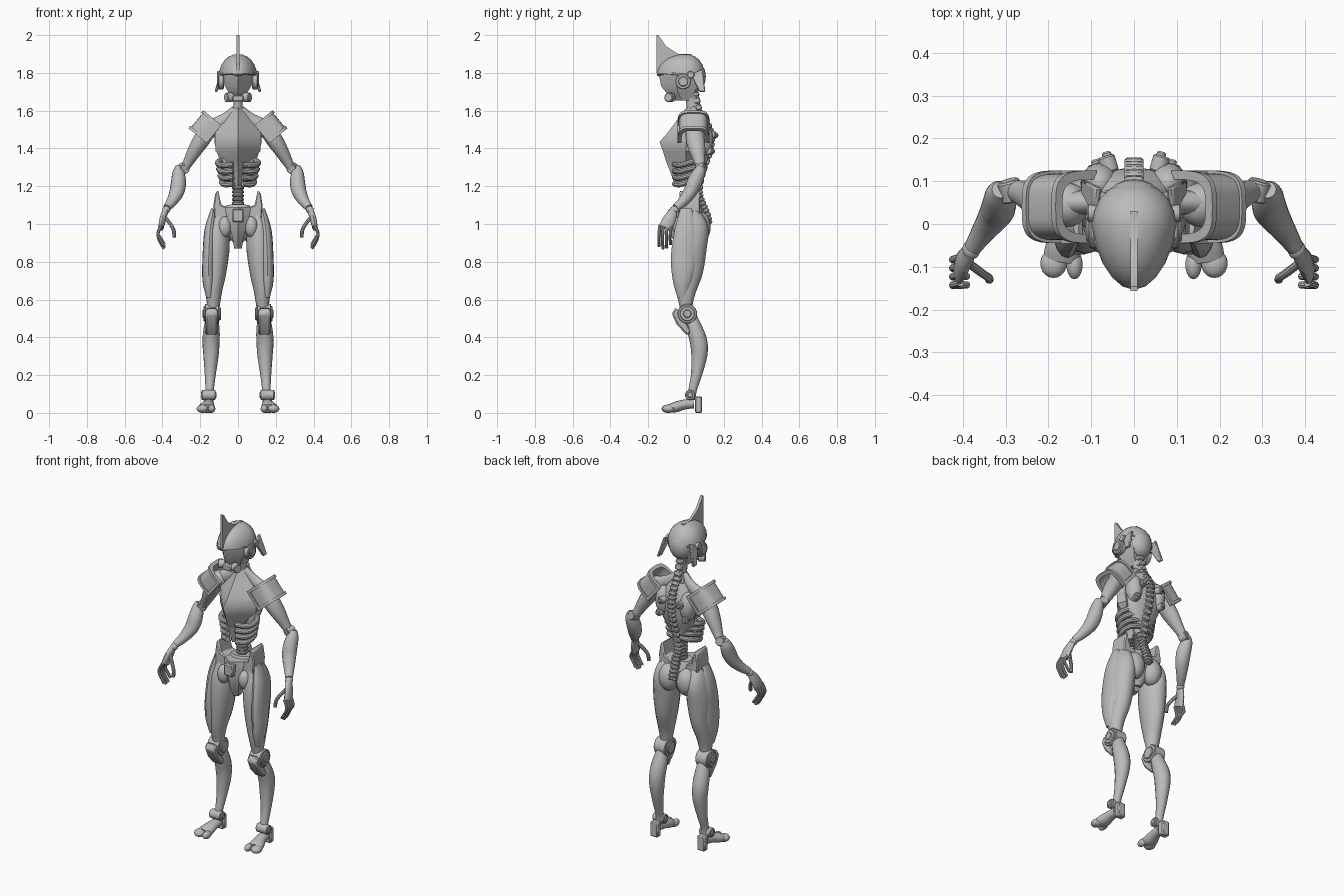
import bpy, bmesh, math
from mathutils import Vector, Matrix

if "Cube" in bpy.data.objects:
    bpy.data.objects.remove(bpy.data.objects["Cube"])

GREY = bpy.data.materials.new("plain grey")
GREY.use_nodes = True
GREY.diffuse_color = (0.5, 0.5, 0.5, 1)
GREY.node_tree.nodes["Principled BSDF"].inputs["Base Color"].default_value = (0.5, 0.5, 0.5, 1)
parts = []


def finish(name, bm, mirror=False, bevel=0):
    """Turn a bmesh into an object, optionally mirrored across x."""
    bmesh.ops.recalc_face_normals(bm, faces=bm.faces)
    mesh = bpy.data.meshes.new(name)
    bm.to_mesh(mesh)
    bm.free()
    mesh.materials.append(GREY)
    ob = bpy.data.objects.new(name, mesh)
    bpy.context.collection.objects.link(ob)
    if bevel:
        ob.modifiers.new("bevel", "BEVEL").width = bevel
    if mirror:
        ob.modifiers.new("mirror", "MIRROR")
    parts.append(ob)
    return ob


def skin(bm, rings):
    """Bridge equal point rings into a closed body."""
    rows = [[bm.verts.new(p) for p in ring] for ring in rings]
    n = len(rows[0])
    for low, high in zip(rows, rows[1:]):
        for i in range(n):
            j = (i + 1) % n
            bm.faces.new((low[i], low[j], high[j], high[i]))
    bm.faces.new(rows[0])
    bm.faces.new(rows[-1])


def spline(keys, steps=4):
    """Catmull-Rom interpolation of key tuples."""
    keys = [Vector(k) for k in keys]
    ext = [keys[0]] + keys + [keys[-1]]
    out = []
    for a, b, c, d in zip(ext, ext[1:], ext[2:], ext[3:]):
        for s in range(steps):
            t = s / steps
            out.append(b + (c - a) * (t / 2) + (a * 2 - b * 5 + c * 4 - d) * (t * t / 2)
                       + (b * 3 - a - c * 3 + d) * (t ** 3 / 2))
    return out + [keys[-1]]


def loft(name, keys, mirror=True, side=(1, 0, 0), n=16):
    """Smooth limb through keys of x, y, z, width radius, depth radius."""
    pts = spline(keys)
    rings = []
    for i, k in enumerate(pts):
        ahead, behind = pts[min(i + 1, len(pts) - 1)], pts[max(i - 1, 0)]
        t = Vector((ahead - behind)[:3]).normalized()
        u = Vector(side)
        u = (u - t * u.dot(t)).normalized()
        v = t.cross(u)
        angles = [math.tau * q / n for q in range(n)]
        rings.append([Vector(k[:3]) + u * k[3] * math.cos(a) + v * k[4] * math.sin(a) for a in angles])
    bm = bmesh.new()
    skin(bm, rings)
    return finish(name, bm, mirror)


def tube(name, path, r, mirror=True, side=(1, 0, 0)):
    return loft(name, [(*p, r, r) for p in path], mirror, side, 10)


def faceted(name, levels):
    """Keeled armour from levels of z, half width, front, side and back y."""
    bm = bmesh.new()
    skin(bm, [[(0, f, z), (w, s, z), (w * .75, b, z), (-w * .75, b, z), (-w, s, z)]
              for z, w, f, s, b in levels])
    return finish(name, bm)


def prism(name, outline, place, w0, w1, mirror=False, bevel=0):
    bm = bmesh.new()
    skin(bm, [[place(u, v, w) for u, v in outline] for w in (w0, w1)])
    return finish(name, bm, mirror, bevel)


def ball(name, at, radii, mirror=True):
    bm = bmesh.new()
    bmesh.ops.create_uvsphere(bm, u_segments=20, v_segments=12, radius=1,
                              matrix=Matrix.Translation(at) @ Matrix.Diagonal((*radii, 1)))
    return finish(name, bm, mirror)


def drum(name, at, axis, r, depth, mirror=True, bevel=.004):
    turn = Vector(axis).to_track_quat('Z', 'Y').to_matrix().to_4x4()
    bm = bmesh.new()
    bmesh.ops.create_cone(bm, cap_ends=True, segments=24, radius1=r, radius2=r, depth=depth,
                          matrix=Matrix.Translation(at) @ turn)
    return finish(name, bm, mirror, bevel)


def box(name, at, size, mirror=True, tilt=0, bevel=.006):
    bm = bmesh.new()
    bmesh.ops.create_cube(bm, size=1, matrix=Matrix.Translation(at) @ Matrix.Rotation(tilt, 4, 'X')
                          @ Matrix.Diagonal((*size, 1)))
    return finish(name, bm, mirror, bevel)


def from_side(u, v, w):
    return (w, u, v)


def from_front(u, v, w):
    return (u, w, v)


X, Y, Z = (1, 0, 0), (0, 1, 0), (0, 0, 1)

# Head: egg-shaped helmet drawn to a point in front, cut flat below
helmet = ball("helmet", (0, 0, 1.79), (.1, .1, .11), False)
bm = bmesh.new()
bm.from_mesh(helmet.data)
cut = bmesh.ops.bisect_plane(bm, geom=bm.verts[:] + bm.edges[:] + bm.faces[:], clear_inner=True,
                             plane_co=(0, 0, 1.785), plane_no=(0, .12, 1))
bmesh.ops.holes_fill(bm, edges=[e for e in bm.edges if e.is_boundary])
for v in bm.verts:
    if v.co.y < 0:
        v.co.x *= 1 + v.co.y * 1.5
        v.co.y *= 1.55
bm.to_mesh(helmet.data)
bm.free()
ball("skull_back", (0, .05, 1.78), (.068, .055, .08), False)
faceted("face", [(1.655, .025, -.07, -.02, .04), (1.69, .045, -.1, -.04, .04),
                 (1.73, .07, -.132, -.05, .06), (1.8, .088, -.145, -.03, .08)])
prism("crest", [(-.156, 2), (-.146, 2), (-.105, 1.94), (-.04, 1.9), (.03, 1.9), (.03, 1.86),
                (-.12, 1.82), (-.156, 1.8)], from_side, -.008, .008)
tube("brow_ridges", [(0, -.148, 1.79), (.055, -.1, 1.805), (.09, -.03, 1.79)], .009, side=Z)
drum("ear_discs", (.09, -.015, 1.755), X, .042, .03)
drum("ear_caps", (.106, -.015, 1.755), X, .027, .012)
drum("ear_studs", (.095, .025, 1.79), X, .02, .03)
prism("ear_flaps", [(.025, 1.79), (.085, 1.82), (.103, 1.7), (.07, 1.7)],
      lambda u, v, w: (w + (1.8 - v) * .28, u, v), .08, .096, True, .004)
drum("breather_cans", (.047, -.085, 1.67), (1, -.5, 0), .025, .04)
box("breather_bridge", (0, -.09, 1.665), (.06, .04, .035), False)

# Neck and shoulders
loft("neck", [(0, .02, 1.73, .03, .035), (0, .035, 1.63, .024, .032), (0, .045, 1.56, .038, .04),
              (0, .05, 1.49, .08, .05)], False)
loft("collar_muscles", [(.01, .04, 1.6, .02, .03), (.07, .05, 1.55, .025, .035),
                        (.15, .05, 1.51, .03, .04)], side=Y)
ball("shoulder_joints", (.155, .045, 1.5), (.05, .052, .05))

# Chest, belly plate and back
faceted("chest_plate", [(1.62, .022, .005, .03, .06), (1.54, .075, -.055, .03, .09),
                        (1.48, .122, -.1, .01, .11), (1.435, .122, -.14, 0, .11),
                        (1.385, .118, -.122, 0, .1), (1.33, .06, -.105, .0, .08),
                        (1.28, .035, -.085, -.03, .04), (1.2, .03, -.055, -.025, .02)])
loft("back_body", [(0, .065, 1.57, .045, .035), (0, .075, 1.47, .115, .055),
                   (0, .075, 1.38, .11, .05), (0, .06, 1.3, .08, .04), (0, .05, 1.21, .03, .03)], False)
ball("shoulder_blades", (.08, .095, 1.45), (.045, .048, .085))
for z, x, y in ((1.47, .06, .14), (1.385, .085, .122)):
    drum("back_port", (x, y, z), (.3, 1, 0), .02, .04)
    drum("back_port_core", (x, y + .01, z), (.3, 1, 0), .011, .04)
for i in range(4):
    z, w = 1.325 - i * .034, .108 - .007 * i
    tube("rib_pair", [(.025, -.06, z - .01), (w * .8, -.035, z - .014), (w, .015, z),
                      (w * .75, .065, z + .014), (.015, .08, z + .02)], .015, side=Z)

# Waist and spine
loft("waist_core", [(0, .04, 1.24, .025, .025), (0, .04, 1.06, .026, .028)], False)
for i in range(7):
    drum("waist_ring", (0, .04, 1.09 + i * .02), Z, .033, .014, False)
curve = [(0, .05, 1.7), (0, .07, 1.6), (0, .115, 1.53), (0, .137, 1.46), (0, .125, 1.38),
         (0, .09, 1.28), (0, .07, 1.18), (0, .085, 1.12), (0, .11, 1.06), (0, .125, 1)]
bones = spline(curve, 3)
for a, b in zip(bones, bones[1:]):
    d = b - a
    box("vertebra", (a + b) / 2, (.045, .036, d.length * .8), False, math.atan2(d.y, -d.z), .005)
tube("spine_cord", curve, .014, False)

# Pelvis
loft("pelvis", [(0, .035, 1.1, .06, .045), (0, .03, 1.03, .095, .07), (0, .02, .96, .065, .065),
                (0, .01, .9, .025, .04)], False)
faceted("groin_guard", [(.87, .02, -.04, -.02, .02), (.93, .03, -.075, -.04, .03),
                        (1.02, .055, -.095, -.05, .02), (1.09, .07, -.08, -.03, .03)])
box("belt_block", (0, -.075, 1.045), (.06, .04, .07), False)
prism("hip_wings", [(.105, 1.18), (.12, 1.165), (.13, 1.1), (.125, 1.02), (.07, .97),
                    (.04, 1.06), (.055, 1.09), (.088, 1.1)], from_front, -.035, .075, True, .006)
ball("groin_joints", (.07, -.035, .985), (.035, .035, .055))
ball("buttocks", (.06, .075, .985), (.058, .056, .08))

# Legs
loft("thighs", [(.1, .02, 1.06, .04, .055), (.108, .03, .98, .058, .088), (.112, .02, .88, .068, .09),
                (.118, .012, .75, .057, .078), (.128, 0, .65, .045, .055), (.13, 0, .57, .034, .035),
                (.132, .003, .52, .03, .03)])
loft("thigh_shells", [(.13, 0, 1.08, .012, .03), (.147, 0, .97, .03, .06), (.155, -.01, .82, .033, .07),
                      (.156, -.018, .7, .032, .052), (.152, -.02, .61, .016, .025)])
drum("knee_drums", (.138, .007, .525), X, .052, .076)
drum("knee_rims", (.177, .007, .525), X, .04, .012)
drum("knee_hubs", (.18, .007, .525), X, .022, .016)
drum("inner_knee_hubs", (.098, .007, .525), X, .035, .014)
prism("knee_guards", [(-.055, .56), (-.075, .525), (-.05, .47), (.005, .41), (.03, .43), (-.02, .52)],
      from_side, .108, .172, True, .008)
loft("shins", [(.136, .02, .52, .03, .03), (.14, .048, .44, .043, .042), (.143, .068, .37, .045, .046),
               (.143, .07, .3, .04, .042), (.147, .055, .2, .029, .029), (.15, .035, .12, .022, .022),
               (.152, .03, .07, .022, .022)])
drum("ankles", (.155, .022, .095), X, .027, .074)
drum("ankle_hubs", (.155, .022, .095), X, .016, .084)
box("heels", (.156, .066, .044), (.05, .038, .088))
loft("feet", [(.155, .04, .05, .026, .026), (.158, -.01, .044, .032, .026),
              (.165, -.055, .031, .042, .028), (.17, -.085, .024, .042, .022)])
ball("inner_toes", (.139, -.095, .022), (.019, .034, .022))
ball("outer_toes", (.188, -.092, .022), (.031, .034, .022))

# Arms
loft("upper_arms", [(.155, .045, 1.5, .042, .048), (.193, .05, 1.445, .044, .05),
                    (.228, .06, 1.39, .038, .043), (.262, .072, 1.33, .028, .03),
                    (.288, .08, 1.285, .02, .024)])
drum("elbows", (.288, .078, 1.295), (.3, 1, .2), .027, .05)
loft("forearms", [(.312, .08, 1.305, .02, .02), (.315, .068, 1.27, .033, .034),
                  (.315, .045, 1.22, .04, .04), (.324, .022, 1.17, .039, .036),
                  (.35, -.015, 1.12, .029, .028), (.377, -.055, 1.085, .02, .021)])
ball("wrists", (.38, -.06, 1.075), (.021, .023, .02))
loft("palms", [(.38, -.06, 1.08, .015, .018), (.397, -.085, 1.03, .018, .033),
               (.408, -.108, .98, .014, .036)])
for i in range(4):
    y, drop = -.138 + i * .02, (.012, 0, .004, .022)[i]
    tube("finger_pair", [(.405, y, .995), (.424, y - .005, .95), (.412, y - .006, .905 + drop),
                         (.39, y - .004, .87 + drop)], .0085)
tube("thumbs", [(.388, -.09, 1.04), (.355, -.115, .995), (.34, -.125, .965), (.338, -.13, .93)], .01)


# Shoulder pads: arched shells hung over the arms, with raised rims
def pad_place(u, v, w):
    return (.175 + v * .77 + w * .64, .04 + u, 1.515 + v * .64 - w * .77)


def arch(grow):
    pts = []
    for i in range(21):
        a = math.pi * i / 20
        c, s = math.cos(a), abs(math.sin(a))
        pts.append((math.copysign(abs(c) ** .55, c) * (.078 + grow), s ** .55 * (.115 + grow) - .06))
    return pts


prism("shoulder_pads", arch(0) + arch(-.014)[::-1], pad_place, -.056, .056, True)
for w in (-.062, .046):
    prism("pad_end_rims", arch(.007) + arch(-.014)[::-1], pad_place, w, w + .016, True)
for u in (-.085, .069):
    prism("pad_edge_rims", [(u, -.062), (u + .016, -.062), (u + .016, -.044), (u, -.044)],
          pad_place, -.062, .062, True)

# Smooth shading with crisp edges
bpy.ops.object.select_all(action='DESELECT')
for ob in parts:
    ob.select_set(True)
bpy.context.view_layer.objects.active = parts[0]
bpy.ops.object.shade_smooth_by_angle(angle=math.radians(35))
